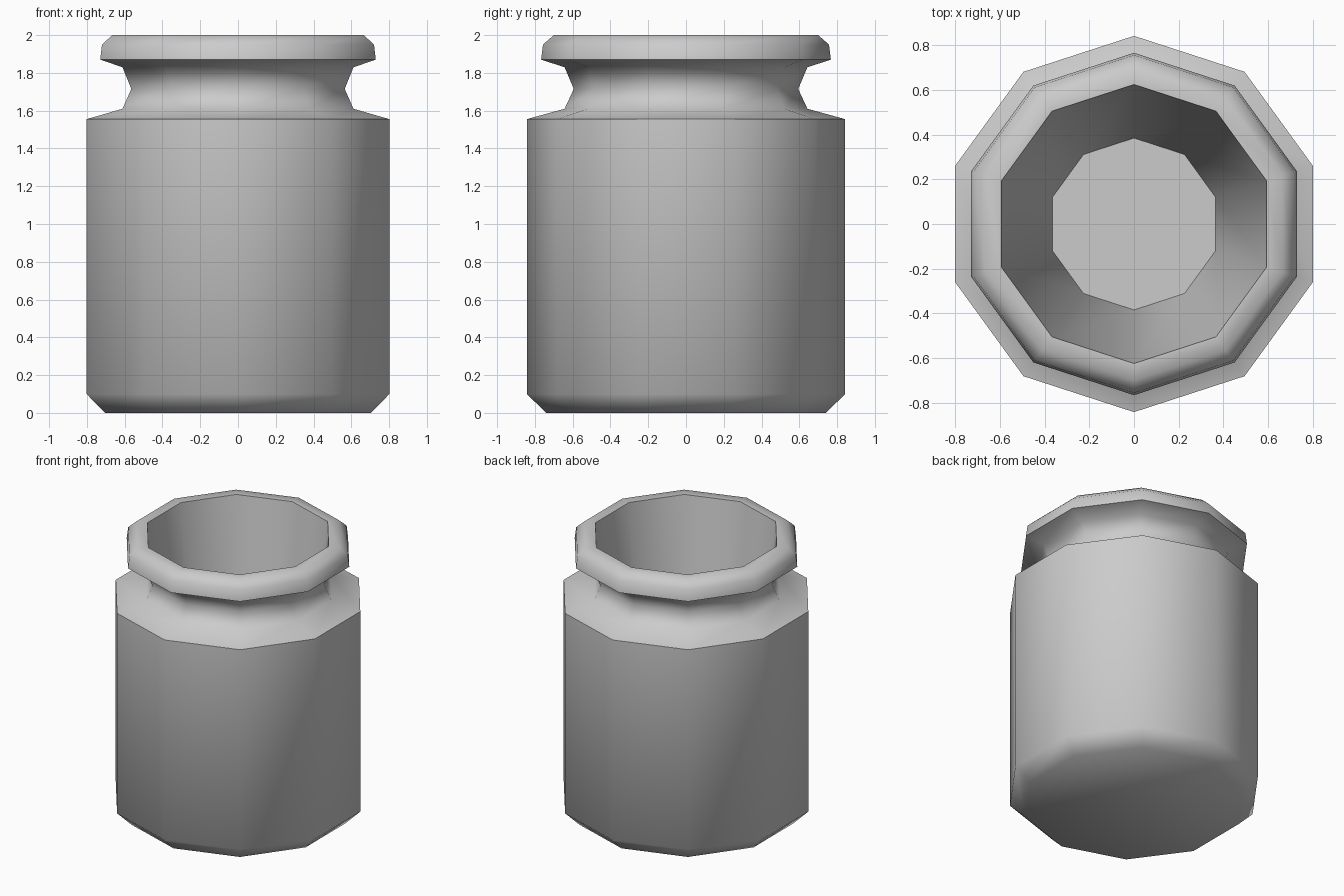
import bpy
import bmesh
from math import sin, cos, pi, radians

SIDES = 10

old = bpy.data.objects.get("Cube")
if old:
    bpy.data.objects.remove(old, do_unlink=True)

# One plain grey for the whole jar
grey = bpy.data.materials.new("plain grey")
grey.use_nodes = True
colour = (0.6, 0.6, 0.6, 1)
grey.diffuse_color = colour
grey.node_tree.nodes["Principled BSDF"].inputs["Base Color"].default_value = colour

# (corner radius, height), from the base up the outside and down the inside
base = [(0.74, 0), (0.843, 0.10)]
shoulder = [(0.843, 1.555), (0.643, 1.61)]
neck = [(0.594, 1.715), (0.643, 1.83)]
lip = [(0.767, 1.87), (0.757, 1.95), (0.70, 2.0)]
inside = [(0.625, 2.0), (0.385, 0.12)]
profile = base + shoulder + neck + lip + inside


def lathe(name, points, material):
    """Turn a profile into a closed ten-sided vessel with a corner on +y."""
    bm = bmesh.new()
    rings = []
    for r, z in points:
        angles = [pi / 2 + 2 * pi * i / SIDES for i in range(SIDES)]
        rings.append([bm.verts.new((r * cos(a), r * sin(a), z)) for a in angles])
    for low, high in zip(rings, rings[1:]):
        for i in range(SIDES):
            j = (i + 1) % SIDES
            bm.faces.new((low[i], low[j], high[j], high[i]))
    bm.faces.new(rings[0][::-1])
    bm.faces.new(rings[-1])
    mesh = bpy.data.meshes.new(name)
    bm.to_mesh(mesh)
    bm.free()
    mesh.materials.append(material)
    obj = bpy.data.objects.new(name, mesh)
    bpy.context.collection.objects.link(obj)
    return obj


# Open jar, smooth round its sides with crisp shoulder and lip edges
jar = lathe("jar", profile, grey)
bpy.ops.object.select_all(action="DESELECT")
jar.select_set(True)
bpy.context.view_layer.objects.active = jar
bpy.ops.object.shade_smooth_by_angle(angle=radians(60))
